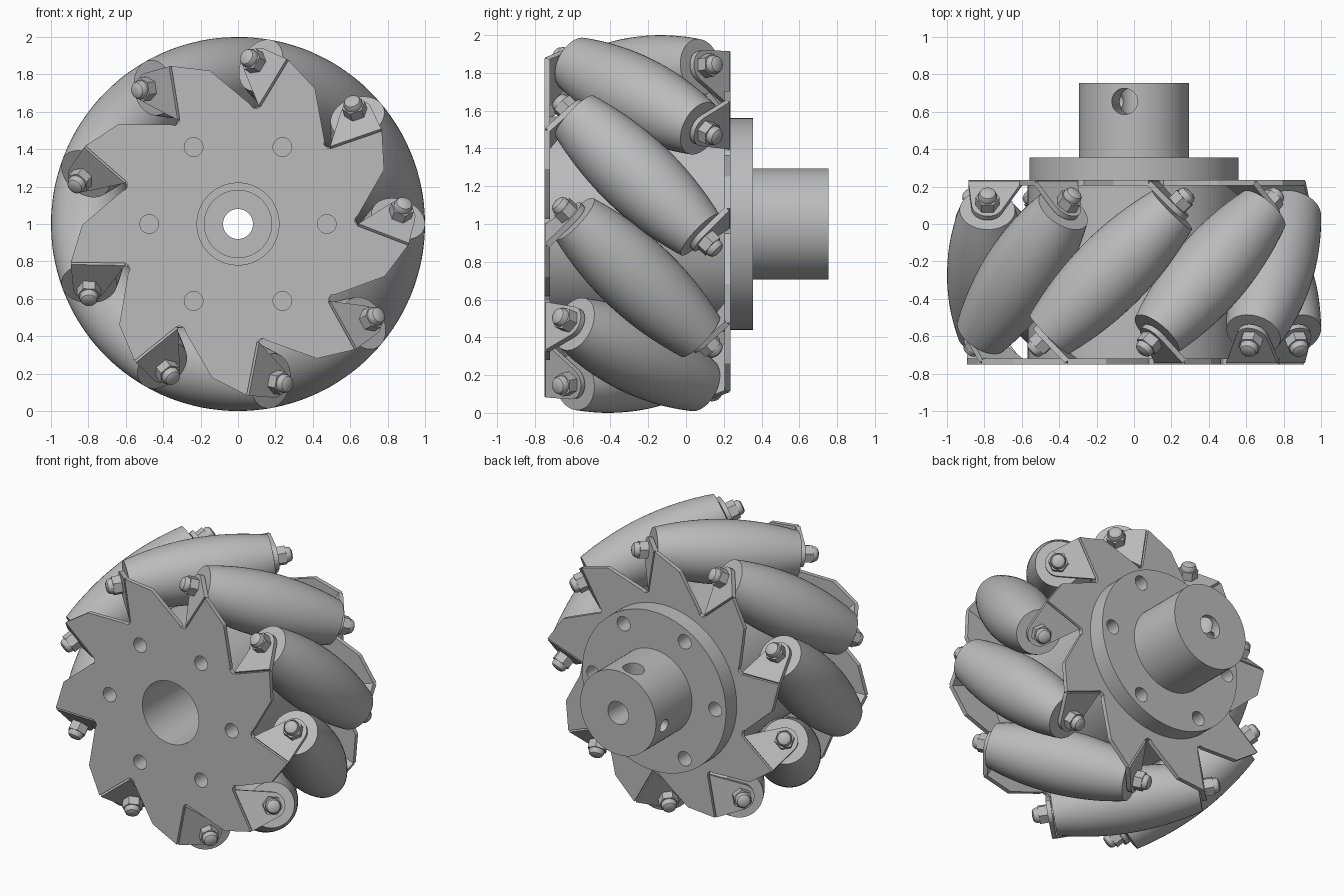
import bpy, bmesh, math
from mathutils import Matrix, Vector

cube = bpy.data.objects.get("Cube")
if cube:
    bpy.data.objects.remove(cube, do_unlink=True)

COUNT = 9                # rollers around the wheel
STEP = math.tau / COUNT
RC = 0.79                # distance from wheel axis to roller centre
HALF = 0.4925            # half the wheel width
THICK = 0.03             # sheet thickness
BEND = 0.22              # sideways offset of each bend line

grey = bpy.data.materials.new("plain grey")
grey.use_nodes = True
grey.diffuse_color = (0.5, 0.5, 0.5, 1)
grey.node_tree.nodes["Principled BSDF"].inputs["Base Color"].default_value = (0.5, 0.5, 0.5, 1)

# Wheel frame: local z points to the front, local y points up
WHEEL = Matrix.Translation((0, -0.2575, 1)) @ Matrix.Rotation(math.pi / 2, 4, 'X')
FLIP = Matrix.Rotation(math.pi, 4, 'X')


def turn(angle):
    return Matrix.Rotation(angle, 4, 'Z')


def smooth(mesh):
    for p in mesh.polygons:
        p.use_smooth = True
    mesh.set_sharp_from_angle(angle=math.radians(30))


def to_mesh(bm, name):
    bmesh.ops.remove_doubles(bm, verts=bm.verts, dist=1e-5)
    bmesh.ops.recalc_face_normals(bm, faces=bm.faces)
    mesh = bpy.data.meshes.new(name)
    bm.to_mesh(mesh)
    bm.free()
    mesh.materials.append(grey)
    smooth(mesh)
    return mesh


def place(name, mesh, matrix):
    obj = bpy.data.objects.new(name, mesh)
    bpy.context.collection.objects.link(obj)
    obj.matrix_world = WHEEL @ matrix
    return obj


def lathe(name, profile, steps=64, closed=False):
    """Spin (radius, z) points around local z."""
    bm = bmesh.new()
    vs = [bm.verts.new((r, 0, z)) for r, z in profile]
    edges = [bm.edges.new(pair) for pair in zip(vs, vs[1:])]
    if closed:
        edges.append(bm.edges.new((vs[-1], vs[0])))
    bmesh.ops.spin(bm, geom=vs + edges, cent=(0, 0, 0), axis=(0, 0, 1),
                   angle=math.tau, steps=steps)
    return to_mesh(bm, name)


def prism(name, outline, z0, z1):
    bm = bmesh.new()
    face = bm.faces.new([bm.verts.new((x, y, z0)) for x, y in outline])
    new = bmesh.ops.extrude_face_region(bm, geom=[face])["geom"]
    bmesh.ops.translate(bm, vec=(0, 0, z1 - z0),
                        verts=[g for g in new if isinstance(g, bmesh.types.BMVert)])
    return to_mesh(bm, name)


def drill(obj, radius, start, end):
    """Cut a round hole between two points of the wheel frame."""
    a, b = Vector(start), Vector(end)
    mesh = lathe("drill", [(0, 0), (radius, 0), (radius, (b - a).length), (0, (b - a).length)], 32)
    aim = (b - a).to_track_quat('Z', 'Y').to_matrix().to_4x4()
    cutter = place("drill", mesh, Matrix.Translation(a) @ aim)
    cutter.hide_render = True
    bpy.context.view_layer.update()
    mod = obj.modifiers.new("hole", 'BOOLEAN')
    mod.operation = 'DIFFERENCE'
    mod.solver = 'EXACT'
    mod.object = cutter
    bpy.context.view_layer.objects.active = obj
    bpy.ops.object.modifier_apply(modifier=mod.name)
    bpy.data.objects.remove(cutter, do_unlink=True)
    smooth(obj.data)


def polar(radius, angle, z):
    return (radius * math.cos(angle), radius * math.sin(angle), z)


BOLTS = [k * math.tau / 6 for k in range(6)]
START = math.radians(19)

# Side plates: nine saw-tooth petals with a slot beside each bend
petal = [(0.622, -0.165), (0.833, 0.02), (0.89, BEND), (0.60, BEND), (0.585, 0.228), (0.573, 0.25)]
outline = [(turn(k * STEP) @ Vector((x, y, 0))).to_2d() for k in range(COUNT) for x, y in petal]
for side, flip in (("front", Matrix()), ("back", FLIP)):
    plate = place(side + "_plate", prism("plate", outline, HALF - THICK, HALF), turn(START) @ flip)
    s = 1 if side == "front" else -1
    drill(plate, 0.22, (0, 0, s * 0.4), (0, 0, s * 0.6))
    for a in BOLTS:
        drill(plate, 0.05, polar(0.475, a, s * 0.4), polar(0.475, a, s * 0.6))

# Drum between the plates
inner = HALF - THICK
drum = place("drum", lathe("drum", [(0.22, -inner), (0.57, -inner), (0.57, inner), (0.22, inner)],
                           closed=True), Matrix())
for a in BOLTS:
    drill(drum, 0.05, polar(0.475, a, 0.36), polar(0.475, a, 0.5))

# Flanged hub behind the wheel
hub_profile = [(0.08, -1.0125), (0.295, -1.0125), (0.295, -0.6125), (0.56, -0.6125),
               (0.56, -HALF), (0.18, -HALF), (0.18, -0.55), (0.08, -0.55)]
hub = place("hub", lathe("hub", hub_profile, closed=True), Matrix())
for a in BOLTS:
    drill(hub, 0.05, polar(0.475, a, -0.7), polar(0.475, a, -0.4))
for angle, radius in ((100, 0.07), (190, 0.045)):
    a = math.radians(angle)
    drill(hub, radius, polar(0.4, a, -0.913), polar(0.03, a, -0.913))

# Barrel roller, bent tab, axle and nut, shared by all copies
END = 0.47
barrel = [(0, -END)] + [(0.21 - 0.28 * z * z, z) for z in (END * i / 8 for i in range(-8, 9))] + [(0, END)]
roller_mesh = lathe("roller", barrel, 48)
axle_mesh = lathe("axle", [(0.04, -0.56), (0.04, 0.56)], 16)

tip = [(0.085 * math.cos(t), 0.085 * math.sin(t))
       for t in (math.radians(5 + 145 * i / 10) for i in range(11))]
tab_mesh = prism("tab", [(-0.19, -0.18), (0.10, -0.18)] + tip, 0.478, 0.508)

nut_mesh = lathe("nut", [(0, 0.508), (0.064, 0.508), (0.064, 0.565), (0, 0.565)], 6)
cap_mesh = lathe("nut_cap", [(0.05, 0.56), (0.05, 0.582), (0.042, 0.598), (0.028, 0.606), (0, 0.608)], 20)

for k in range(COUNT):
    spoke = turn(START + k * STEP) @ Matrix.Translation((RC, 0, 0))
    lean = spoke @ Matrix.Rotation(-math.pi / 4, 4, 'X')
    place(f"roller_{k + 1}", roller_mesh, lean)
    place(f"axle_{k + 1}", axle_mesh, lean)
    for side, flip in (("front", Matrix()), ("back", FLIP)):
        for part, mesh in (("tab", tab_mesh), ("nut", nut_mesh), ("nut_cap", cap_mesh)):
            place(f"{side}_{part}_{k + 1}", mesh, lean @ flip)
